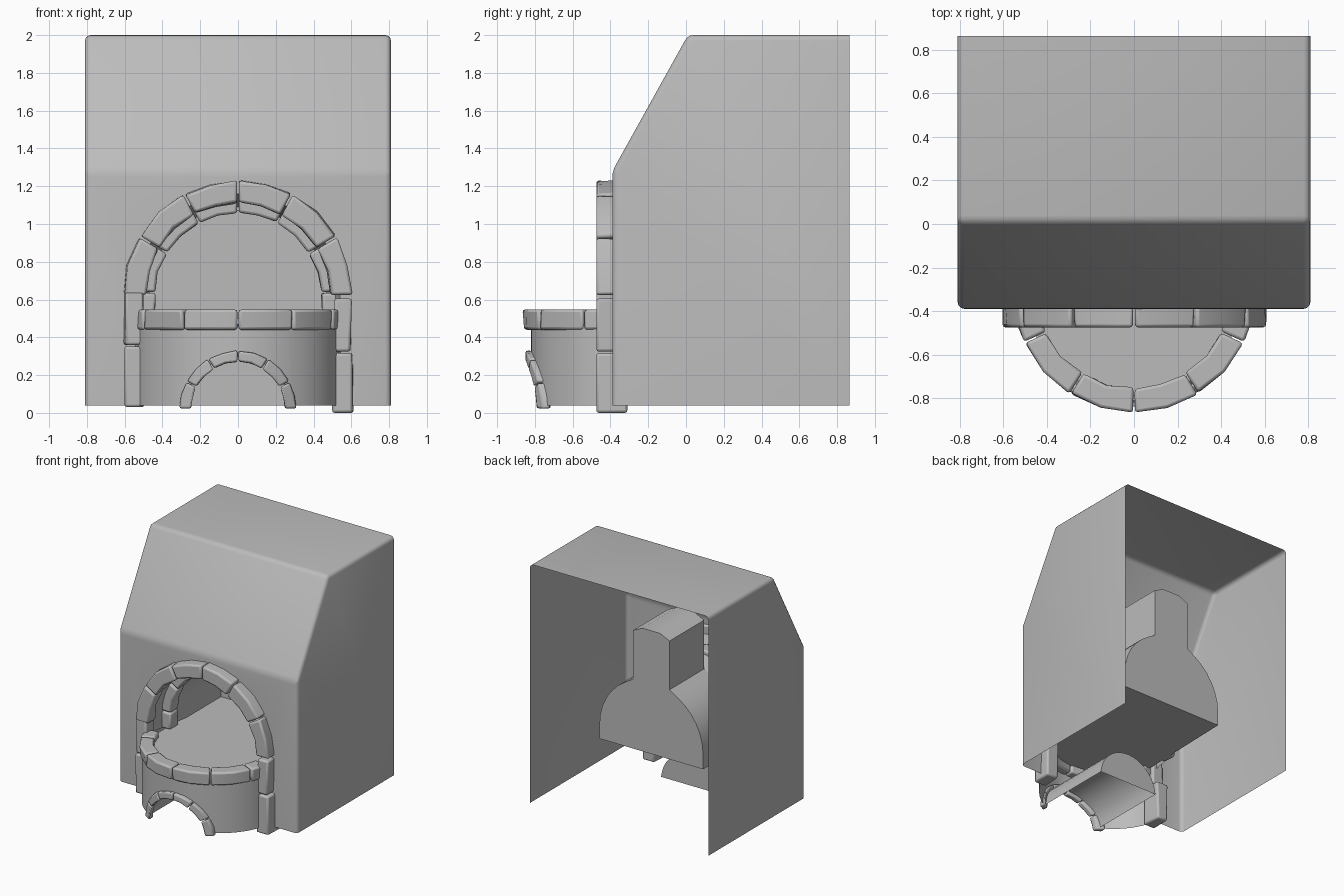
import bpy, bmesh, math, random
from math import sin, cos, sqrt, radians
from mathutils import Vector

random.seed(4)
if "Cube" in bpy.data.objects:
    bpy.data.objects.remove(bpy.data.objects["Cube"], do_unlink=True)

grey = bpy.data.materials.new("plain grey")
grey.use_nodes = True
grey.diffuse_color = (0.5, 0.5, 0.5, 1)
grey.node_tree.nodes["Principled BSDF"].inputs["Base Color"].default_value = (0.5, 0.5, 0.5, 1)
made = []


def finish(name, bm, bevel=0):
    me = bpy.data.meshes.new(name)
    bm.to_mesh(me)
    bm.free()
    me.materials.append(grey)
    ob = bpy.data.objects.new(name, me)
    bpy.context.collection.objects.link(ob)
    if bevel:
        mod = ob.modifiers.new("soft edges", 'BEVEL')
        mod.width, mod.segments = bevel, 2
        mod.limit_method, mod.angle_limit = 'ANGLE', radians(40)
    made.append(ob)
    return ob


def strip(bm, a, b):
    """Quads between two equally long rows of points."""
    va, vb = [bm.verts.new(p) for p in a], [bm.verts.new(p) for p in b]
    for i in range(len(a) - 1):
        bm.faces.new((va[i], va[i + 1], vb[i + 1], vb[i]))
    return va, vb


def stone(name, place, span, r, d, cuts=2, wobble=0.008, bevel=0.014):
    """Block bent along place(t, r, d), slightly irregular."""
    bm = bmesh.new()
    rings = []
    for i in range(cuts + 1):
        t = span[0] + (span[1] - span[0]) * i / cuts
        ring = []
        for rr, dd in ((r[0], d[0]), (r[1], d[0]), (r[1], d[1]), (r[0], d[1])):
            jit = random.uniform(-wobble, wobble)
            ring.append(bm.verts.new(place(t, rr + jit, dd)))
        rings.append(ring)
    for a, b in zip(rings, rings[1:]):
        for k in range(4):
            bm.faces.new((a[k], a[(k + 1) % 4], b[(k + 1) % 4], b[k]))
    bm.faces.new(rings[0])
    bm.faces.new(rings[-1])
    bmesh.ops.recalc_face_normals(bm, faces=bm.faces)
    return finish(name, bm, bevel)


def stone_row(name, place, joints, r, d, gap, **kw):
    for i, (a, b) in enumerate(zip(joints, joints[1:])):
        stone(f"{name}_{i + 1}", place, (radians(a + gap), radians(b - gap)), r, d, **kw)


# Main dimensions
W, BASE, TOP = 0.81, 0.04, 2.0
FRONT, BACK, FLOOR = -0.39, 0.865, 0.5
ARCH_Z = 0.62
BASIN_Y, RX, RY = -0.31, 0.55, 0.51


def arch(radius, y, foot, steps=18):
    pts = [(-radius, y, foot)]
    for i in range(steps + 1):
        t = math.pi * (i / steps - 0.5)
        pts.append((radius * sin(t), y, ARCH_Z + radius * cos(t)))
    return pts + [(radius, y, foot)]


def basin_y(x):
    return BASIN_Y - RY * sqrt(max(0, 1 - (x / RX) ** 2))


# Hood shell: open at the back and below, arched opening in the front
bm = bmesh.new()
side_profile = [(FRONT, BASE), (FRONT, 1.28), (0.01, TOP), (BACK, TOP), (BACK, BASE)]
left, right = ([bm.verts.new((s * W, y, z)) for y, z in side_profile] for s in (-1, 1))
bm.faces.new(left[::-1])
bm.faces.new(right)
for i in (1, 2):
    bm.faces.new((left[i], right[i], right[i + 1], left[i + 1]))
opening = [bm.verts.new(p) for p in arch(0.54, FRONT, BASE)]
bm.faces.new([left[0]] + opening + [right[0], right[1], left[1]])
bmesh.ops.recalc_face_normals(bm, faces=bm.faces)
corners = [e for e in bm.edges if len(e.link_faces) == 2]
bmesh.ops.bevel(bm, geom=corners, offset=0.03, segments=3, profile=0.5, affect='EDGES')
finish("hood_shell", bm)

# Arched throat leading to the fire chamber
bm = bmesh.new()
strip(bm, arch(0.54, FRONT, FLOOR), arch(0.47, 0, FLOOR))
finish("chamber_throat", bm)

# Fire chamber with flue and closed back
flue = [(-0.165, 1.47), (-0.08, 1.51), (0.08, 1.51), (0.165, 1.47)]
body = [(x, z) for x, _, z in arch(0.47, 0, FLOOR)]
outline = ([p for p in body if p[0] < -0.165] + [(-0.165, 1.07)] + flue
           + [(0.165, 1.07)] + [p for p in body if p[0] > 0.165])
bm = bmesh.new()
_, rear = strip(bm, [(x, 0, z) for x, z in outline], [(x, 0.45, z) for x, z in outline])
bm.faces.new(rear)
bm.faces.new([bm.verts.new((x, 0, z)) for x, z in [(-0.165, 1.07)] + flue + [(0.165, 1.07)]])
finish("fire_chamber", bm)

# Hearth floor reaching out over the basin
bm = bmesh.new()
rim = [(0.5 * sin(radians(a)), BASIN_Y - 0.48 * cos(radians(a)), FLOOR) for a in range(-80, 81, 8)]
bm.faces.new([bm.verts.new(p) for p in rim + [(0.47, 0.45, FLOOR), (-0.47, 0.45, FLOOR)]])
finish("hearth_floor", bm)

# Basin wall with a small arched opening
HOLE, HOLE_Z = 0.275, 0.02
hole_x = [HOLE * sin(radians(t)) for t in range(-90, 91, 9)]
outer_x = [RX * sin(radians(a)) for a in range(33, 82, 6)]
columns = [-x for x in outer_x[::-1]] + hole_x + outer_x


def hole_top(x):
    return max(BASE, HOLE_Z + sqrt(max(0, HOLE ** 2 - x * x)))


bm = bmesh.new()
strip(bm, [(x, basin_y(x), hole_top(x)) for x in columns],
      [(x, basin_y(x), 0.47) for x in columns])
finish("basin_wall", bm)

# Wood store tunnel behind the small opening
bm = bmesh.new()
_, rear = strip(bm, [(x, basin_y(x), hole_top(x)) for x in hole_x],
                [(x, -0.07, hole_top(x)) for x in hole_x])
bm.faces.new(rear)
finish("wood_store", bm)


# Stone placement rules
def on_arch(t, r, d):
    return Vector((r * sin(t), d, ARCH_Z + r * cos(t)))


def on_rim(t, r, d):
    return Vector((r * sin(t), BASIN_Y - r * cos(t), d))


def on_basin(t, r, d):
    x = r * sin(t)
    return Vector((x, basin_y(x) - d, HOLE_Z + r * cos(t)))


def upright(t, r, d):
    return Vector((r, d, t))


# Stone arches, basin rim and small arch
stone_row("outer_arch_stone", on_arch, [-90, -59, -28, 0, 28, 59, 90],
          (0.49, 0.607), (-0.475, -0.37), 0.5)
stone_row("inner_arch_stone", on_arch, [-88, -59, -28, 0, 28, 59, 88],
          (0.44, 0.53), (-0.25, -0.14), 0.5, wobble=0.005)
stone_row("rim_stone", on_rim, [-80, -65, -32, 0, 32, 65, 80],
          (0.445, 0.553), (0.44, 0.547), 0.4, wobble=0.006)
stone_row("small_arch_stone", on_basin, [-90, -62, -31, 0, 31, 62, 90],
          (0.25, 0.308), (-0.02, 0.03), 0.7, wobble=0.004, bevel=0.01)

# Posts under the arches
for name, s, low, mid, high in (("right", -1, 0.03, 0.355, 0.645), ("left", 1, 0.0, 0.32, 0.605)):
    stone(name + "_lower_post", upright, (low, mid - 0.004), (s * 0.5, s * 0.605),
          (-0.475, -0.31), cuts=1)
    stone(name + "_upper_post", upright, (mid + 0.004, high), (s * 0.505, s * 0.602),
          (-0.475, -0.37), cuts=1)
    stone(name + "_inner_post", upright, (FLOOR, 0.635), (s * 0.44, s * 0.53),
          (-0.25, -0.14), cuts=1)

# Smooth shading with sharp corners kept
bpy.ops.object.select_all(action='DESELECT')
for ob in made:
    ob.select_set(True)
bpy.context.view_layer.objects.active = made[0]
bpy.ops.object.shade_smooth_by_angle(angle=radians(35))
